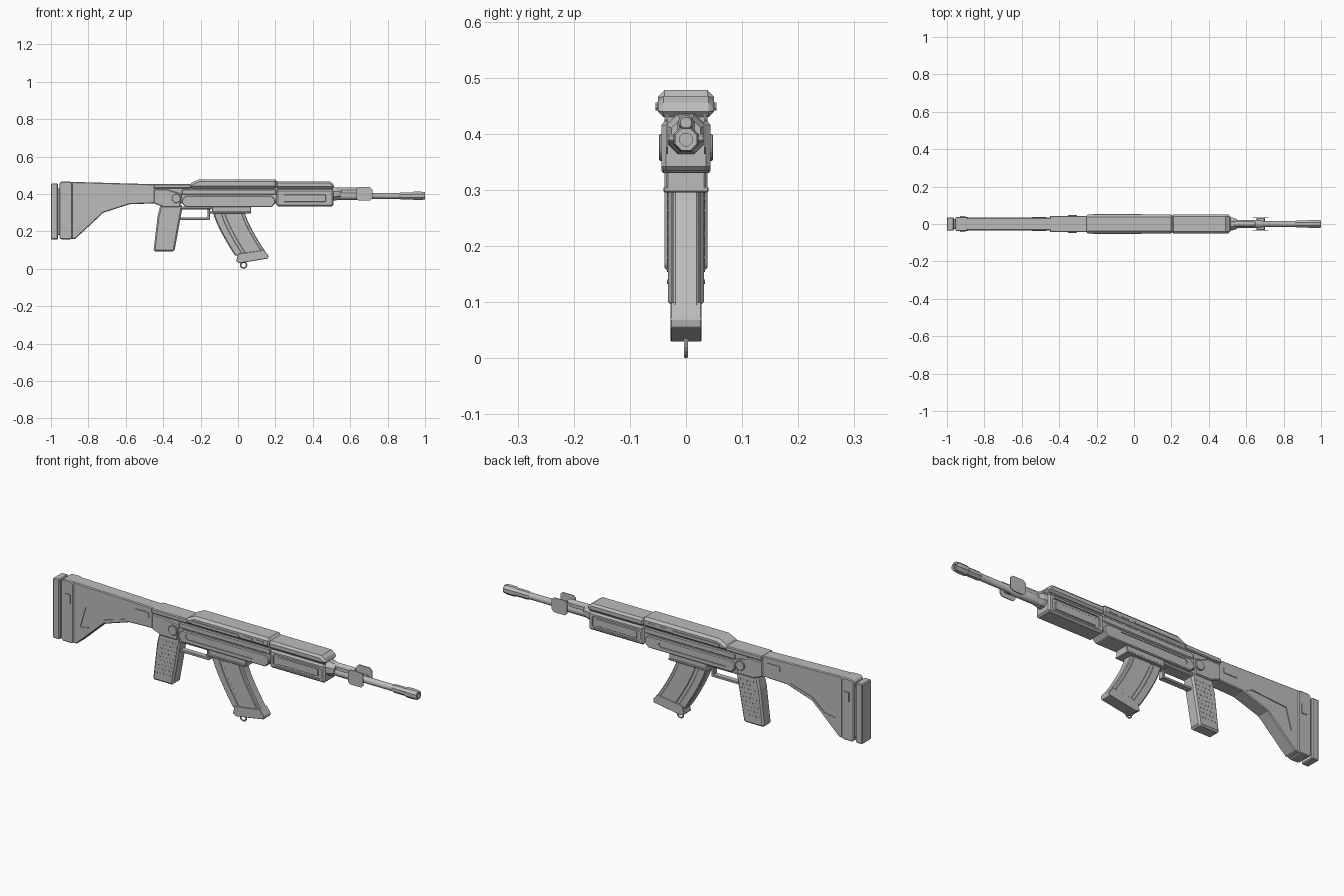
import bpy, bmesh, math
from mathutils import Matrix, Vector

cube = bpy.data.objects.get("Cube")
if cube:
    bpy.data.objects.remove(cube, do_unlink=True)

shade = (.5, .5, .5, 1)
grey = bpy.data.materials.new("plain_grey")
grey.use_nodes = True
grey.diffuse_color = shade
grey.node_tree.nodes["Principled BSDF"].inputs["Base Color"].default_value = shade

# Shared heights, half widths and edge size
BORE, SPLIT, COVER_TOP, BELLY = .39, .43, .478, .33
COVER, BODY, CORE, STOCK = .05, .044, .04, .034
EDGE = .004
SIDES = ((-1, "right"), (1, "left"))


def finish(name, bm, edge=0):
    bmesh.ops.recalc_face_normals(bm, faces=bm.faces[:])
    mesh = bpy.data.meshes.new(name)
    bm.to_mesh(mesh)
    bm.free()
    mesh.materials.append(grey)
    obj = bpy.data.objects.new(name, mesh)
    bpy.context.collection.objects.link(obj)
    if edge:
        mod = obj.modifiers.new("edge", 'BEVEL')
        mod.width = edge
        mod.segments = 1
        mod.limit_method = 'ANGLE'
        mod.angle_limit = math.radians(40)
    return obj


def skin(name, rings, edge=0):
    """Bridge matching rings of points and close both ends."""
    bm = bmesh.new()
    loops = [[bm.verts.new(point) for point in ring] for ring in rings]
    for near, far in zip(loops, loops[1:]):
        for i in range(len(near)):
            bm.faces.new((near[i - 1], near[i], far[i], far[i - 1]))
    bm.faces.new(loops[0])
    bm.faces.new(loops[-1])
    return finish(name, bm, edge)


def prism(name, outline, half, edge=EDGE, centre=0):
    """Side outline in x, z pushed out to both sides of y = centre."""
    return skin(name, [[(x, y, z) for x, z in outline] for y in (centre - half, centre + half)], edge)


def turned(name, height, profile, sides):
    """Round part along x from pairs of position and radius."""
    angles = [math.tau * (k + .5) / sides for k in range(sides)]
    return skin(name, [[(x, r * math.cos(a), height + r * math.sin(a)) for a in angles] for x, r in profile])


def panel(back, front, low, high, cut=0):
    """Rectangle in x, z with its corners cut off."""
    if not cut:
        return [(back, low), (front, low), (front, high), (back, high)]
    return [(back + cut, low), (front - cut, low), (front, low + cut), (front, high - cut),
            (front - cut, high), (back + cut, high), (back, high - cut), (back, low + cut)]


def plates(name, outline, face, thick=EDGE, edge=0):
    for side, label in SIDES:
        prism(f"{name}_{label}", outline, thick, edge, side * face)


def recess(target, name, outline, half, depth=EDGE):
    """Sink an outline into both sides of a part."""
    for side, label in SIDES:
        cutter = prism(f"{name}_cutter_{label}", outline, depth, 0, side * half)
        cutter.hide_render = cutter.hide_viewport = True
        mod = target.modifiers.new("recess", 'BOOLEAN')
        mod.operation = 'DIFFERENCE'
        mod.solver = 'EXACT'
        mod.object = cutter


def studs(name, spots, face, radius, depth, sides, edge=0):
    """Short round pegs standing out from both sides."""
    bm = bmesh.new()
    for side, label in SIDES:
        for x, z in spots:
            place = Matrix.Translation((x, side * face, z)) @ Matrix.Rotation(math.pi / 2, 4, 'X')
            bmesh.ops.create_cone(bm, cap_ends=True, segments=sides, radius1=radius, radius2=radius,
                                  depth=depth, matrix=place)
    return finish(name, bm, edge)


# Stock and butt
stock = prism("stock", [(-.9, .16), (-.87, .16), (-.72, .3), (-.58, .345), (-.44, .35),
                        (-.44, .452), (-.9, .465)], STOCK)
recess(stock, "stock_panel", [(-.85, .25), (-.79, .26), (-.72, .32), (-.6, .355), (-.63, .37), (-.82, .355)], STOCK)
prism("stock_collar", panel(-.955, -.885, .157, .466, .01), STOCK + EDGE)
prism("butt_neck", panel(-.98, -.94, .18, .43), .027)
prism("butt_plate", panel(-1, -.963, .157, .457), STOCK + EDGE / 2)
plates("collar_button", panel(-.93, -.9, .355, .4), STOCK + EDGE)
plates("sling_slot_frame", panel(-.545, -.47, .395, .425, EDGE), STOCK)

# Receiver body
prism("receiver_core", panel(-.45, .21, .35, .45), CORE - EDGE)
prism("rear_body", [(-.45, .35), (-.4, BELLY), (-.31, BELLY), (-.3, .4), (-.38, .425), (-.45, .425)], CORE)
prism("upper_receiver_band", panel(-.3, .205, .396, .424), CORE)
lower = prism("lower_receiver", panel(-.3, .2, BELLY, BORE, .02), BODY)
recess(lower, "lower_panel", panel(-.26, .12, .35, .378, .01), BODY)
studs("pivot_discs", [(-.33, .376)], CORE, .024, .016, 16, EDGE / 2)

# Receiver covers with side strips
prism("rear_cover", panel(-.45, -.25, SPLIT, .453), BODY)
prism("top_cover", [(-.26, SPLIT), (.21, SPLIT), (.21, COVER_TOP), (-.21, COVER_TOP), (-.26, .455)],
      COVER, EDGE * 3)
plates("cover_strip", panel(-.22, .04, .442, .456, EDGE), COVER)
for label, start in (("rear", .07), ("front", .13)):
    plates(f"cover_slot_{label}", panel(start, start + .045, .447, .457), COVER, EDGE / 2)

# Magazine well
prism("magazine_well", panel(-.14, .07, .3, BELLY + EDGE), CORE - EDGE)
prism("magazine_well_lip", panel(-.15, .07, .296, .306), CORE, EDGE / 2)

# Handguard with sunken side inserts
prism("handguard_top", [(.2, SPLIT), (.515, SPLIT), (.515, .45), (.49, .468), (.2, .468)], COVER, EDGE * 3)
prism("handguard_core", panel(.18, .505, .36, .44), CORE - EDGE)
guard = prism("handguard_lower", panel(.205, .51, BELLY + EDGE, .424), BODY, EDGE * 2)
recess(guard, "handguard_panel", panel(.225, .49, .348, .407, .01), BODY, EDGE * 2)
plates("handguard_insert", panel(.245, .47, .358, .396), CORE - EDGE, EDGE, EDGE / 2)
turned("handguard_nose", BORE + .01, [(.5, CORE), (.53, .036), (.55, .028)], 8)

# Barrel, gas tube and muzzle
barrel = turned("barrel", BORE, [(.5, .022), (.68, .022), (.69, .016), (.9, .016)], 16)
gas_tube = turned("gas_tube", BORE + .03, [(.5, .014), (.64, .014), (.65, .01)], 12)
turned("muzzle_brake", BORE, [(.86, .016), (.87, .02), (.93, .02), (.94, .024), (.98, .024),
                              (1, .021), (1, .012), (.96, .012)], 8)
for part in (barrel, gas_tube):
    bpy.context.view_layer.objects.active = part
    part.select_set(True)
    bpy.ops.object.shade_smooth_by_angle(angle=math.radians(35))
    part.select_set(False)

# Sight block and its two wings
prism("gas_block", panel(.55, .64, .38, .425), .016)
prism("sight_wing_bridge", panel(.655, .7, .385, .4), STOCK)
plates("sight_wing", panel(.633, .718, .364, .437, .012), STOCK, EDGE / 2)

# Grip with staggered rows of studs
prism("grip", [(-.415, .34), (-.295, .34), (-.34, .093), (-.452, .093), (-.43, .28)], .032, EDGE * 2)
spots = []
for row in range(9):
    shift = (row % 2) * .008 - row * EDGE
    spots += [(col * .018 + shift - .395, .305 - row * .021) for col in range(5)]
studs("grip_studs", spots, .032, EDGE, EDGE, 6)

# Trigger guard
prism("trigger_housing", panel(-.31, -.14, .318, BELLY + EDGE), .03)
prism("trigger_guard_bar", panel(-.31, -.15, .262, .274), .014, EDGE / 2)
prism("trigger_guard_post", panel(-.162, -.15, .262, BELLY), .014, EDGE / 2)


def curved_strip(start, end, steps=8):
    """Part of the magazine side, as fractions from its rear to its front edge."""
    rear, front = [], []
    for k in range(steps + 1):
        t = k / steps
        back = Vector((.12 * t ** 1.3 - .136, .31 - .24 * t))
        tip = back + Vector((.17, .01 * t))
        rear.append(back.lerp(tip, start))
        front.append(back.lerp(tip, end))
    return rear + front[::-1]


# Curved magazine with raised side strips
prism("magazine", curved_strip(0, 1), .023)
plates("magazine_rib", curved_strip(.03, .26), .022, EDGE, EDGE / 2)
plates("magazine_panel", curved_strip(.36, .9), .022, EDGE, EDGE / 2)
prism("magazine_base", [(-.01, .04), (.01, .03), (.16, .055), (.163, .07), (.14, .1), (0, .08)], .028, EDGE / 2)

# Pull ring under the magazine
bpy.ops.mesh.primitive_torus_add(major_radius=.016, minor_radius=EDGE, major_segments=16, minor_segments=6,
                                 location=(.03, 0, .02), rotation=(math.pi / 2, 0, 0))
ring = bpy.context.object
ring.name = "pull_ring"
ring.data.materials.append(grey)
